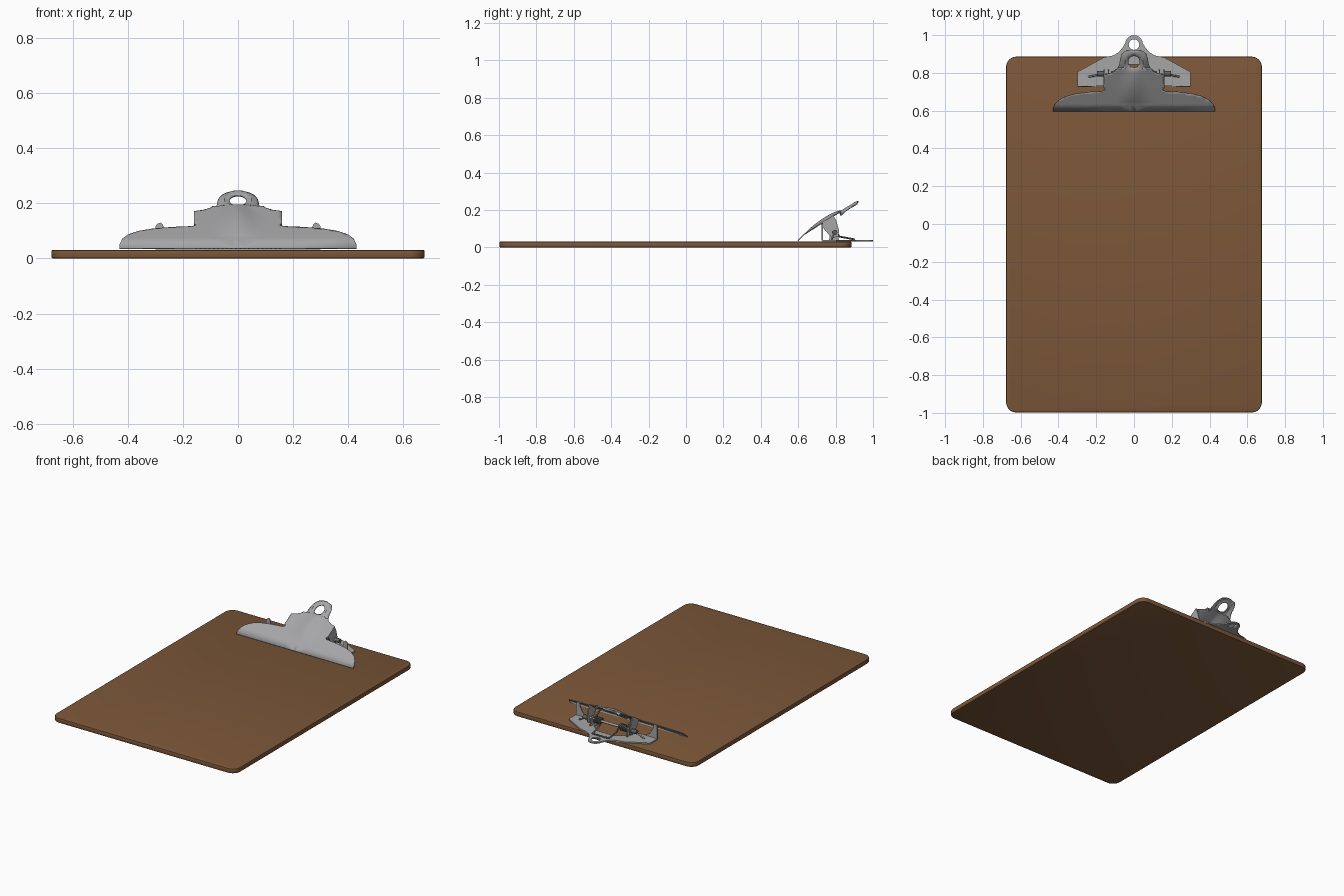
import bpy, bmesh
from math import sin, cos, pi, radians, hypot, exp
from mathutils import Vector

cube = bpy.data.objects.get("Cube")
if cube:
    bpy.data.objects.remove(cube)


def material(name, rgb, rough):
    m = bpy.data.materials.new(name)
    m.use_nodes = True
    m.diffuse_color = (*rgb, 1)
    node = m.node_tree.nodes["Principled BSDF"]
    node.inputs["Base Color"].default_value = (*rgb, 1)
    node.inputs["Roughness"].default_value = rough
    return m


BROWN = material("brown hardboard", (0.2, 0.095, 0.04), 0.7)
STEEL = material("grey steel", (0.38, 0.38, 0.39), 0.4)
DARK = material("dark spring steel", (0.12, 0.12, 0.125), 0.4)


def add_object(name, bm, mat, smooth=True):
    mesh = bpy.data.meshes.new(name)
    bmesh.ops.recalc_face_normals(bm, faces=bm.faces)
    bm.to_mesh(mesh)
    bm.free()
    mesh.materials.append(mat)
    if smooth:
        mesh.shade_smooth()
        mesh.set_sharp_from_angle(angle=radians(35))
    obj = bpy.data.objects.new(name, mesh)
    bpy.context.collection.objects.link(obj)
    return obj


def arc(cx, cy, r, start, end, n=10):
    angles = [radians(start + (end - start) * i / n) for i in range(n + 1)]
    return [(cx + r * cos(a), cy + r * sin(a)) for a in angles]


def mirrored(half):
    """Close a right-hand outline with its mirror image across x = 0."""
    return half + [(-x, y) for x, y in reversed(half) if x > 1e-5]


def fill(loops):
    """Flat sheet bounded by an outer loop and any holes."""
    bm = bmesh.new()
    for loop in loops:
        verts = [bm.verts.new((x, y, 0)) for x, y in loop]
        for a, b in zip(verts, verts[1:] + verts[:1]):
            bm.edges.new((a, b))
    bmesh.ops.triangle_fill(bm, edges=bm.edges[:], use_beauty=True,
                            normal=(0, 0, 1))
    return bm


def cut(bm, axis, start, stop, step):
    """Slice a sheet so that it can be bent."""
    normal = Vector((axis == "x", axis == "y", 0))
    for i in range(int((stop - start) / step) + 1):
        geom = bm.verts[:] + bm.edges[:] + bm.faces[:]
        bmesh.ops.bisect_plane(bm, geom=geom, plane_no=normal, dist=1e-5,
                               plane_co=normal * (start + i * step))


def thicken(obj, amount):
    mod = obj.modifiers.new("thickness", "SOLIDIFY")
    mod.thickness = amount
    mod.offset = 0


def plate(name, points, place, mat, thickness=0.007):
    """Flat plate whose 2D points are placed in space by a function."""
    bm = bmesh.new()
    bm.faces.new([bm.verts.new(place(u, v)) for u, v in points])
    thicken(add_object(name, bm, mat, False), thickness)


def wire(name, points, radius, mat):
    curve = bpy.data.curves.new(name, "CURVE")
    curve.dimensions = "3D"
    curve.bevel_depth = radius
    curve.bevel_resolution = 2
    curve.use_fill_caps = True
    spline = curve.splines.new("POLY")
    spline.points.add(len(points) - 1)
    for p, co in zip(spline.points, points):
        p.co = (*co, 1)
    curve.materials.append(mat)
    obj = bpy.data.objects.new(name, curve)
    bpy.context.collection.objects.link(obj)


# Board with rounded corners and softened edges
R, W, TOP, BOTTOM, H = 0.055, 0.677, 0.886, -0.998, 0.031
bm = bmesh.new()
corners = (arc(W - R, BOTTOM + R, R, -90, 0, 8) + arc(W - R, TOP - R, R, 0, 90, 8))
face = bm.faces.new([bm.verts.new((x, y, 0)) for x, y in mirrored(corners)])
top = bmesh.ops.extrude_face_region(bm, geom=[face])["geom"]
for v in top:
    if isinstance(v, bmesh.types.BMVert):
        v.co.z = H
rims = [e for e in bm.edges if abs(e.verts[0].co.z - e.verts[1].co.z) < 1e-6]
bmesh.ops.bevel(bm, geom=rims, offset=0.005, segments=2, affect="EDGES", profile=0.5)
add_object("board", bm, BROWN)

# Base plate with hanging tab and an open middle
half = [(0, 0.845), (0.06, 0.845), (0.12, 0.80), (0.12, 0.73), (0.30, 0.73),
        (0.30, 0.805), (0.16, 0.882), (0.11, 0.892), (0.08, 0.91), (0.06, 0.935)]
half += arc(0, 0.952, 0.047, 5, 90)
half[-1] = (0, 0.999)
bm = fill([mirrored(half), arc(0, 0.95, 0.028, 0, 345, 23)])
bmesh.ops.translate(bm, verts=bm.verts, vec=(0, 0, 0.036))
thicken(add_object("base_plate", bm, STEEL, False), 0.008)


# Clamp lever: flat outline, sliced, then bent and embossed
def lever_height(x, y):
    bends = [(0.595, 0.034), (0.63, 0.068), (0.72, 0.126), (0.93, 0.256)]
    for (y0, z0), (y1, z1) in zip(bends, bends[1:]):
        if y <= y1 or y1 == bends[-1][0]:
            z = z0 + (z1 - z0) * (y - y0) / (y1 - y0)
            break
    # ridge that widens and fades from the eye towards the jaw
    if 0.64 < y < 0.84:
        t = (y - 0.64) / 0.2
        width = 0.035 + 0.03 * (1 - t)
        z += 0.018 * sin(pi * t) ** 0.7 * exp(-(x / width) ** 2)
    # dished eye with a turned-down rim
    r = hypot(x, y - 0.858)
    if y > 0.82:
        z -= 0.012 * max(0, (r - 0.052) / 0.02)
    if r < 0.045:
        z -= 0.006 * (0.045 - r) / 0.015
    return z


half = [(0, 0.597), (0.43, 0.597), (0.43, 0.61), (0.42, 0.632), (0.40, 0.655),
        (0.36, 0.676), (0.31, 0.689), (0.24, 0.698), (0.165, 0.703),
        (0.15, 0.71), (0.16, 0.722), (0.16, 0.79), (0.125, 0.798),
        (0.10, 0.81), (0.085, 0.828), (0.076, 0.85)]
half += arc(0, 0.862, 0.073, 5, 90, 12)[:-1] + [(0, 0.925)]
half = [(x, min(y, 0.917 + 0.004 * (x < 0.02))) for x, y in half]
bm = fill([mirrored(half), arc(0, 0.86, 0.031, 0, 345, 23)])
cut(bm, "y", 0.63, 0.631, 1)
cut(bm, "y", 0.64, 0.91, 0.01)
cut(bm, "x", -0.16, 0.161, 0.016)
for v in bm.verts:
    v.co.z = lever_height(v.co.x, v.co.y)
thicken(add_object("clamp_lever", bm, STEEL), 0.006)

# Paired parts on both sides
AXLE_Y, AXLE_Z = 0.788, 0.08
for side, label in ((1, "left"), (-1, "right")):
    # lever cheek, folded down along the shoulder
    cheek = [(0.72, 0.126), (0.79, 0.167), (0.805, 0.14), (0.818, 0.09),
             (0.815, 0.06), (0.795, 0.052), (0.77, 0.062), (0.74, 0.095)]
    plate("lever_cheek_" + label, cheek,
          lambda u, v: (side * 0.157, u, v), STEEL)
    # bracket that rises from the base to hold the axle
    bracket = [(0.765, 0.036), (0.818, 0.036), (0.812, 0.085),
               (0.79, 0.1), (0.77, 0.085)]
    plate("axle_bracket_" + label, bracket,
          lambda u, v: (side * 0.135, u, v), STEEL)
    # upright stop at the outer front of the base
    stop = [(0.30, 0.036), (0.30, 0.115), (0.293, 0.126), (0.28, 0.13),
            (0.272, 0.122), (0.268, 0.1), (0.245, 0.06), (0.20, 0.036)]
    plate("base_stop_" + label, stop,
          lambda u, v: (side * u, 0.728, v), STEEL)
    # coil spring with one leg on the base and one under the lever
    coil = [(side * 0.06, 0.90, 0.043), (side * 0.065, 0.82, 0.058)]
    turns = 4
    for i in range(turns * 12 + 1):
        a = 2 * pi * i / 12
        coil.append((side * (0.068 + 0.012 * i / 12),
                     AXLE_Y + 0.018 * cos(a), AXLE_Z + 0.018 * sin(a)))
    coil.append((side * 0.12, 0.73, 0.122))
    wire("spring_" + label, coil, 0.005, DARK)
    # axle head and retaining wire
    wire("axle_head_" + label, [(side * 0.16, AXLE_Y + 0.008, AXLE_Z),
                                (side * 0.196, AXLE_Y + 0.008, AXLE_Z)], 0.014, DARK)
    wire("retaining_wire_" + label, [(side * 0.18, 0.795, AXLE_Z),
                                     (side * 0.21, 0.785, 0.06),
                                     (side * 0.24, 0.78, 0.043)], 0.005, STEEL)

# Axle and the spring foot resting on the base
wire("axle", [(-0.17, AXLE_Y, AXLE_Z), (0.17, AXLE_Y, AXLE_Z)], 0.008, STEEL)
wire("spring_foot", [(-0.06, 0.90, 0.043), (0.06, 0.90, 0.043)], 0.005, DARK)
